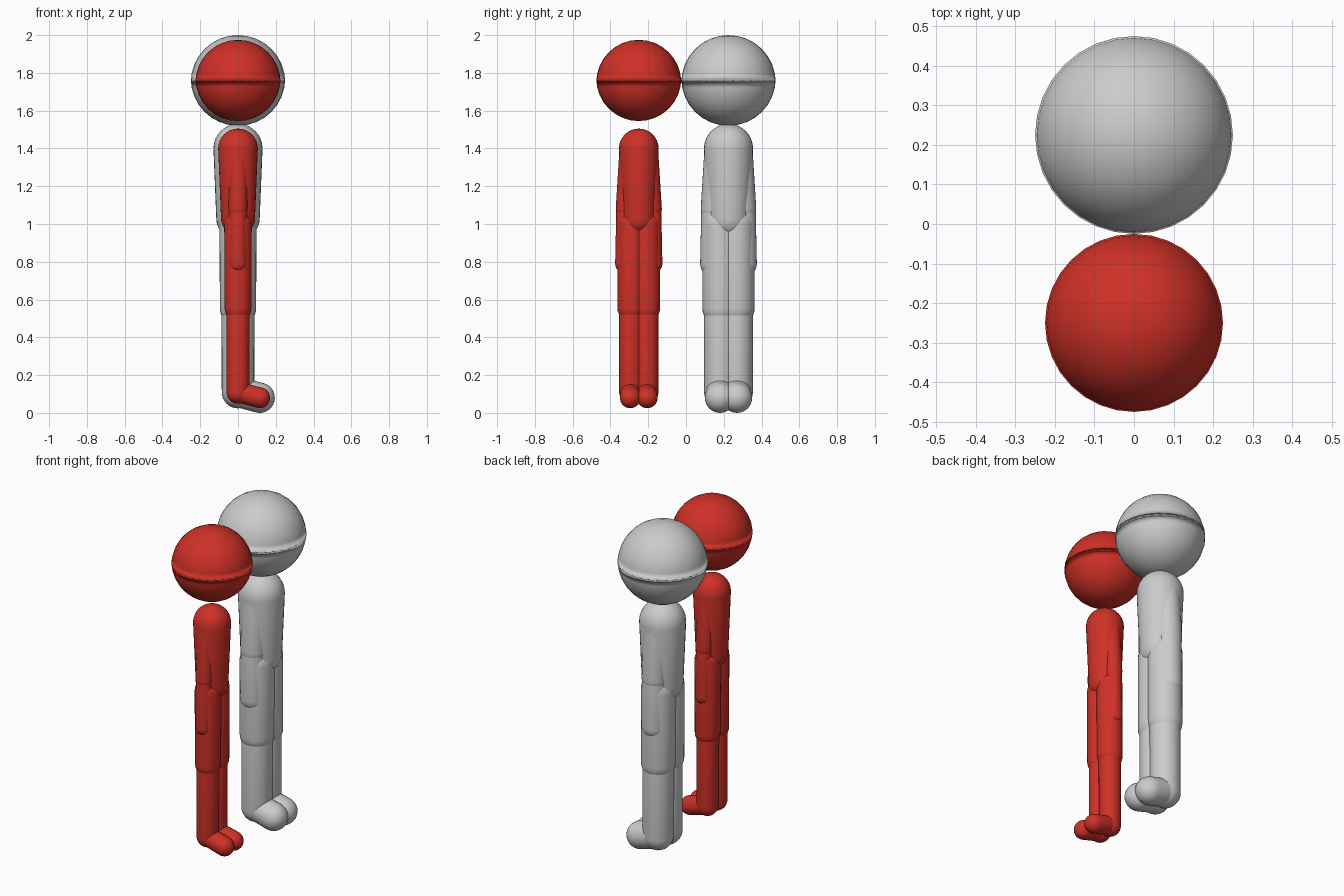
import bpy, bmesh, math
from mathutils import Vector

cube = bpy.data.objects.get("Cube")
if cube:
    bpy.data.objects.remove(cube, do_unlink=True)

SEGMENTS = 32
CAP_RINGS = 8


def make_material(name, color):
    mat = bpy.data.materials.new(name)
    mat.use_nodes = True
    mat.diffuse_color = color
    bsdf = next(n for n in mat.node_tree.nodes if n.type == 'BSDF_PRINCIPLED')
    bsdf.inputs["Base Color"].default_value = color
    return mat


def capsule(name, start, end, r_start, r_end, mat, axis=None):
    """Tapered tube with a hemisphere on each end."""
    start, end = Vector(start), Vector(end)
    axis = Vector(axis or end - start).normalized()
    turn = axis.to_track_quat('Z', 'Y')
    bm = bmesh.new()

    def ring(center, radius, angle):
        verts = []
        for i in range(SEGMENTS):
            a = math.tau * i / SEGMENTS
            flat = Vector((math.cos(a), math.sin(a), 0)) * math.cos(angle)
            flat.z = math.sin(angle)
            verts.append(bm.verts.new(center + turn @ (flat * radius)))
        return verts

    step = math.pi / 2 / CAP_RINGS
    rings = [ring(start, r_start, -step * k) for k in range(CAP_RINGS - 1, -1, -1)]
    rings += [ring(end, r_end, step * k) for k in range(CAP_RINGS)]
    for low, high in zip(rings, rings[1:]):
        for i in range(SEGMENTS):
            j = (i + 1) % SEGMENTS
            bm.faces.new((low[i], low[j], high[j], high[i]))
    # close both poles
    bottom = bm.verts.new(start - axis * r_start)
    top = bm.verts.new(end + axis * r_end)
    for i in range(SEGMENTS):
        j = (i + 1) % SEGMENTS
        bm.faces.new((bottom, rings[0][j], rings[0][i]))
        bm.faces.new((top, rings[-1][i], rings[-1][j]))

    mesh = bpy.data.meshes.new(name)
    bm.to_mesh(mesh)
    bm.free()
    for poly in mesh.polygons:
        poly.use_smooth = True
    mesh.materials.append(mat)
    obj = bpy.data.objects.new(name, mesh)
    bpy.context.collection.objects.link(obj)
    return obj


def figure(prefix, y, grow, mat):
    """Standing figure facing +x; grow thickens every part."""
    def part(name, a, b, ra, rb, axis=None):
        capsule(prefix + "_" + name, (a[0], y + a[1], a[2]),
                (b[0], y + b[1], b[2]), ra + grow, rb + grow, mat, axis)

    # head: two domes overlapping slightly, leaving a crease at the equator
    part("head", (0, 0, 1.77), (0, 0, 1.75), 0.225, 0.225, (0, 0, 1))
    part("torso", (0, 0, 1.03), (0, 0, 1.40), 0.09, 0.105)

    for side, s in (("left", 1), ("right", -1)):
        shoulder = (0, s * 0.05, 1.40)
        elbow = (0, s * 0.072, 1.08)
        hand = (0, s * 0.077, 0.79)
        hip = (0, s * 0.04, 1.0)
        knee = (0, s * 0.042, 0.555)
        ankle = (0, s * 0.043, 0.11)
        toe = (0.115, s * 0.045, 0.08)
        part(side + "_upper_arm", shoulder, elbow, 0.052, 0.05)
        part(side + "_forearm", elbow, hand, 0.047, 0.048)
        part(side + "_thigh", hip, knee, 0.073, 0.071)
        part(side + "_shin", knee, ankle, 0.062, 0.061)
        part(side + "_foot", ankle, toe, 0.054, 0.055)


red = make_material("red", (0.62, 0.03, 0.02, 1))
grey = make_material("light grey", (0.6, 0.6, 0.6, 1))

figure("small_figure", -0.25, 0.0, red)
figure("large_figure", 0.225, 0.025, grey)
